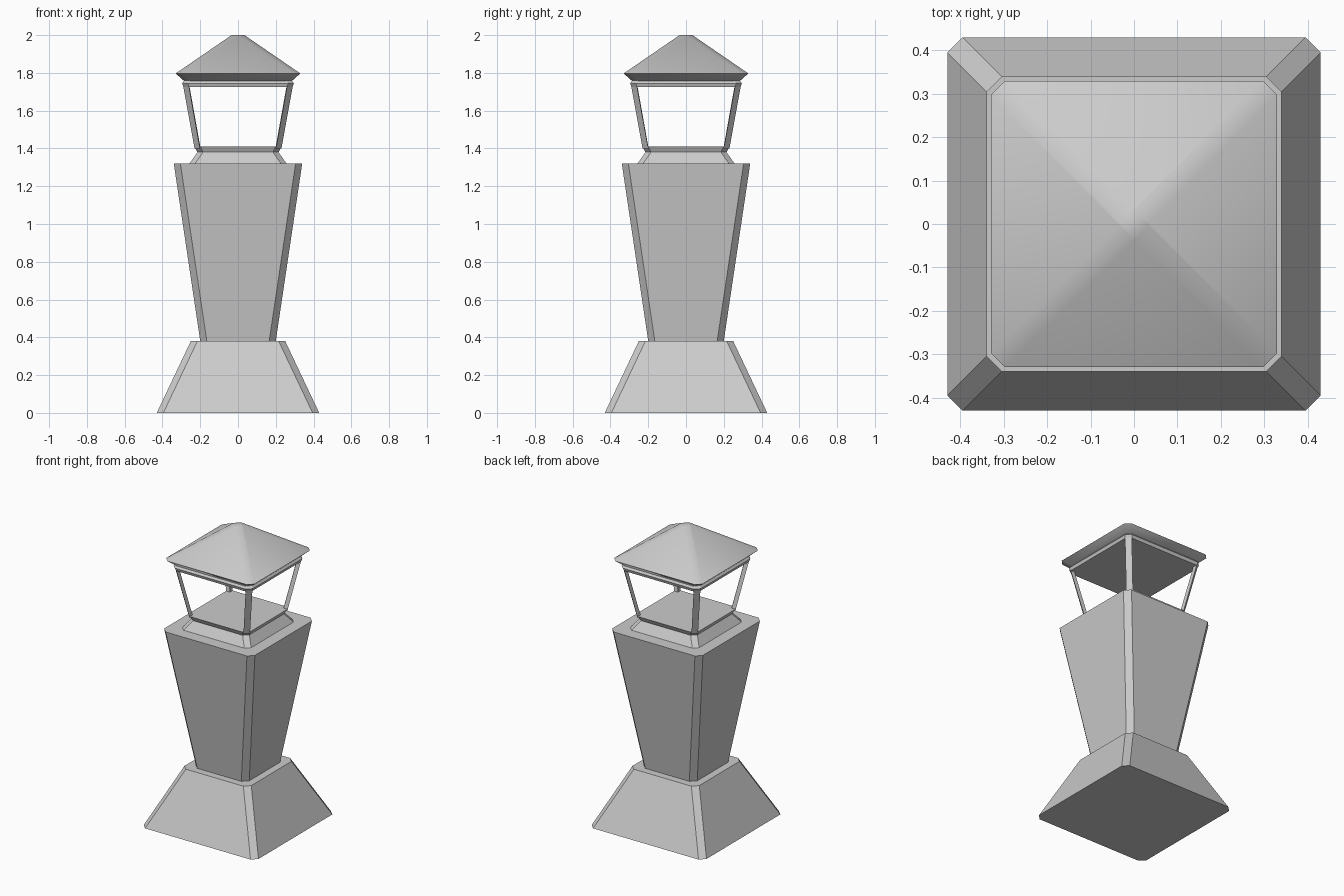
import bpy, bmesh, math

if "Cube" in bpy.data.objects:
    bpy.data.objects.remove(bpy.data.objects["Cube"])

CH = 0.035  # corner chamfer


def octagon(h, c=CH):
    """Square of half width h with cut corners."""
    k = h - c
    return [(k, -h), (h, -k), (h, k), (k, h), (-k, h), (-h, k), (-h, -k), (-k, -h)]


def loft(name, rings):
    """Closed solid through stacked rings of (outline, z)."""
    bm = bmesh.new()
    loops = [[bm.verts.new((x, y, z)) for x, y in pts] for pts, z in rings]
    n = len(loops[0])
    for a, b in zip(loops, loops[1:]):
        for i in range(n):
            j = (i + 1) % n
            bm.faces.new((a[i], a[j], b[j], b[i]))
    bm.faces.new(loops[0][::-1])
    bm.faces.new(loops[-1])
    bmesh.ops.recalc_face_normals(bm, faces=bm.faces)
    me = bpy.data.meshes.new(name)
    bm.to_mesh(me)
    bm.free()
    ob = bpy.data.objects.new(name, me)
    bpy.context.collection.objects.link(ob)
    return ob


def tower(name, profile, c=CH):
    return loft(name, [(octagon(h, c), z) for h, z in profile])


# Flared foot and tapering pillar
tower("base", [(0.43, 0), (0.25, 0.38)])
tower("pillar", [(0.20, 0.38), (0.34, 1.32)])

# Lantern collar and the rail below the roof
tower("collar", [(0.257, 1.32), (0.215, 1.38), (0.23, 1.41)], 0.03)
tower("top_rail", [(0.289, 1.725), (0.296, 1.745), (0.284, 1.76)], 0.03)


# Slanted corner posts with a chamfered outer edge
def post_section(outer, inner, c=0.028):
    k = outer - c
    return [(inner, inner), (k, inner), (outer, inner), (outer, k),
            (k, outer), (inner, outer)] if k > inner else \
           [(inner, inner), (outer, inner), (outer, k + c / 2),
            (k + c / 2, outer), (inner, outer)]


post = loft("corner_posts", [
    ([(0.2, 0.198), (0.23, 0.2), (0.202, 0.23), (0.198, 0.2)], 1.40),
    ([(0.262, 0.257), (0.29, 0.26), (0.26, 0.29), (0.257, 0.262)], 1.73)])
mirror = post.modifiers.new("mirror", "MIRROR")
mirror.use_axis = (True, True, False)
mirror.use_clip = False

# Hipped roof with slanted eaves, smooth over the hips
roof = tower("roof", [(0.285, 1.757), (0.33, 1.797), (0.034, 2.0)], 0.033)
bpy.context.view_layer.objects.active = roof
roof.select_set(True)
bpy.ops.object.shade_smooth_by_angle(angle=math.radians(40))
